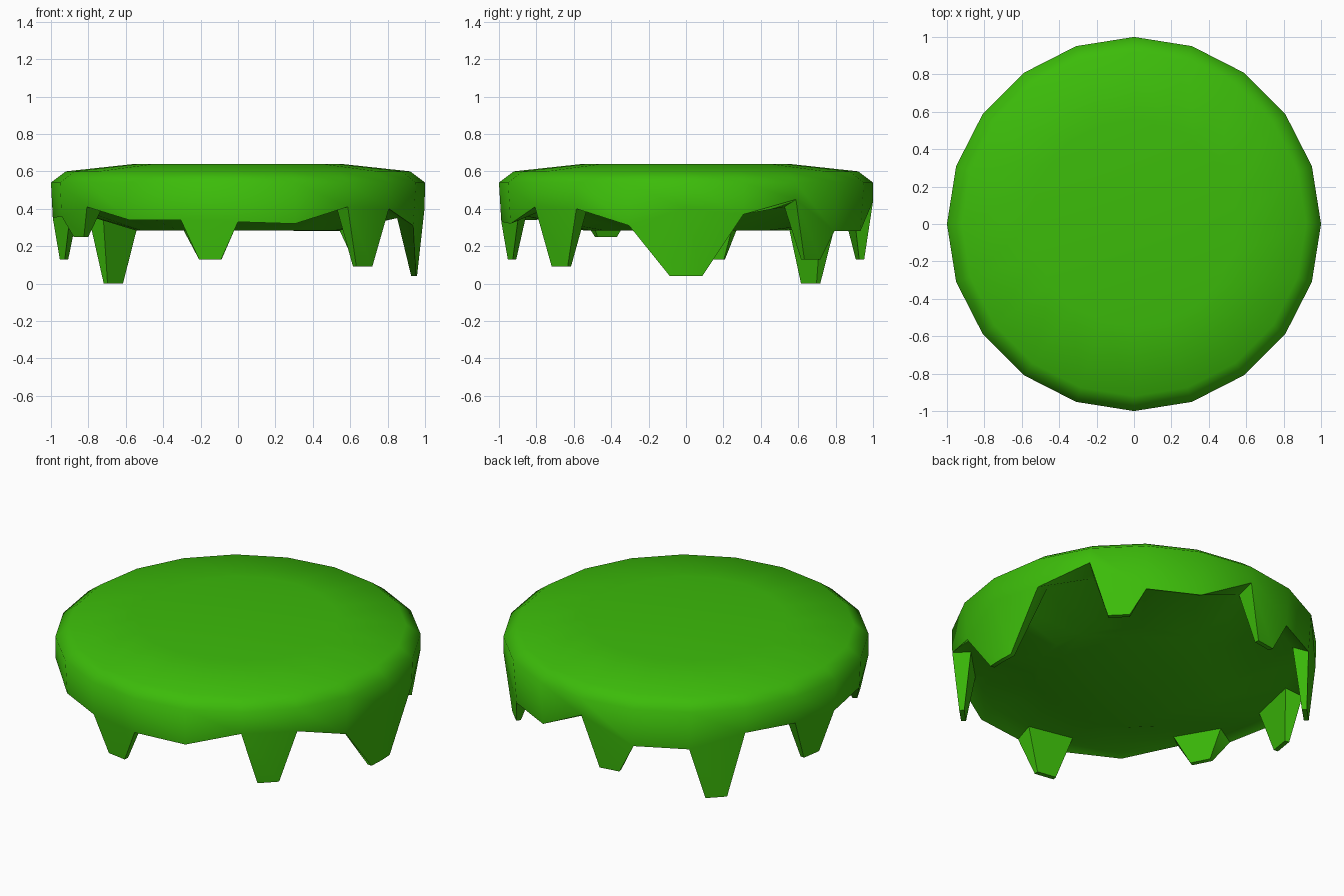
import bpy, bmesh
from math import sin, cos, radians

if "Cube" in bpy.data.objects:
    bpy.data.objects.remove(bpy.data.objects["Cube"])

SIDES = 20
STEP = 360 / SIDES

# Lip height at each corner, counter-clockwise from +x in 18 degree steps
LIP = [.40, .37, .45, .28, .28, .44, .31, .31, .39, .38,
       .35, .36, .41, .34, .34, .33, .32, .41, .40, .31]
# Drips hanging from a single side: side index -> tip height
DRIPS = {2: .13, 5: .13, 7: 0.0, 9: .13, 11: .25, 14: .13, 17: .09}
WIDE_TIP = .04
TIP_R, TIP_THICK = .957, .027


def lip_radius(z):
    return 1 - max(0, .42 - z) * .14


def polar(r, deg, z):
    a = radians(deg)
    return (r * cos(a), r * sin(a), z)


bm = bmesh.new()


def ring(r, z):
    return [bm.verts.new(polar(r, i * STEP, z)) for i in range(SIDES)]


def bridge(up, low, skip=()):
    for i in range(SIDES):
        if i not in skip:
            j = (i + 1) % SIDES
            bm.faces.new((up[i], low[i], low[j], up[j]))


def drip(sides, degrees, z):
    """Tapered wedge from the lip corners down to a thin tip."""
    out = [bm.verts.new(polar(TIP_R, d, z)) for d in degrees]
    inn = [bm.verts.new(polar(TIP_R - TIP_THICK, d, z)) for d in degrees]
    n = len(sides)
    for k in range(n - 1):
        i, j = sides[k], sides[k + 1]
        bm.faces.new((lip[i], out[k], out[k + 1], lip[j]))
        bm.faces.new((inner[j], inn[k + 1], inn[k], inner[i]))
        bm.faces.new((out[k], inn[k], inn[k + 1], out[k + 1]))
    for k in (0, n - 1):
        i = sides[k]
        bm.faces.new((lip[i], inner[i], inn[k], out[k]))


# Domed top, wall and lip
top, shoulder, wall = ring(.55, .64), ring(.92, .6), ring(1, .54)
lip = [bm.verts.new(polar(lip_radius(z), i * STEP, z)) for i, z in enumerate(LIP)]
bm.faces.new(top)
bridge(top, shoulder)
bridge(shoulder, wall)
bridge(wall, lip)

# Inner edge of the lip and the gently bulging underside
inner = [bm.verts.new(polar(.895, i * STEP, min(z + .04, .41))) for i, z in enumerate(LIP)]
under = ring(.55, .285)
bridge(lip, inner, skip=set(DRIPS) | {0, SIDES - 1})
bridge(inner, under)
bm.faces.new(under)

# Narrow drips, and the wide one on the right
for i, z in DRIPS.items():
    mid = (i + .5) * STEP
    drip([i, (i + 1) % SIDES], [mid - 3.6, mid + 3.6], z)
drip([SIDES - 1, 0, 1], [-5.2, 0, 5.2], WIDE_TIP)

bmesh.ops.recalc_face_normals(bm, faces=bm.faces)
mesh = bpy.data.meshes.new("dripping_cap")
bm.to_mesh(mesh)
bm.free()
cap = bpy.data.objects.new("dripping_cap", mesh)
bpy.context.collection.objects.link(cap)
bpy.context.view_layer.objects.active = cap
cap.select_set(True)
bpy.ops.object.shade_smooth_by_angle(angle=radians(60))

# Green colour
green = bpy.data.materials.new("green")
green.diffuse_color = (.045, .5, .003, 1)
green.use_nodes = True
green.node_tree.nodes["Principled BSDF"].inputs["Base Color"].default_value = green.diffuse_color
cap.data.materials.append(green)
